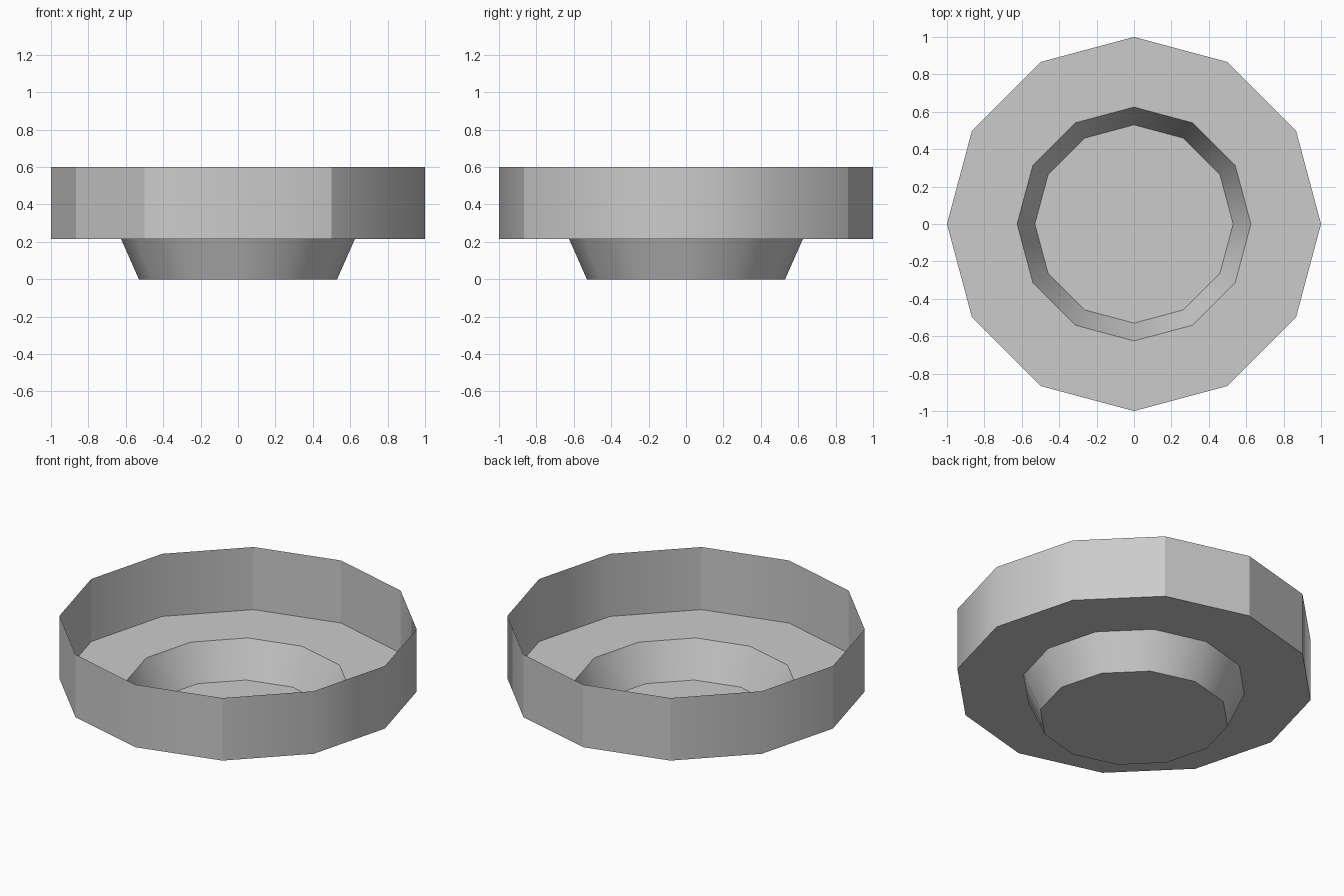
import bpy
import bmesh
from math import cos, sin, radians, degrees, atan2

cube = bpy.data.objects.get("Cube")
if cube:
    bpy.data.objects.remove(cube)

SIDES = 12
# Dish profile from the base to the rim: (radius, height)
PROFILE = [(0.53, 0.0), (0.625, 0.215), (1.0, 0.215), (1.0, 0.6)]
# Corners of the outer wall, in degrees, that stay crisp
CRISP = {60, 90, 120, 180, 210, 240, 300}

grey = bpy.data.materials.new("plain grey")
grey.use_nodes = True
colour = (0.6, 0.6, 0.6, 1)
grey.diffuse_color = colour
grey.node_tree.nodes["Principled BSDF"].inputs["Base Color"].default_value = colour

bm = bmesh.new()
rings = []
for radius, height in PROFILE:
    angles = [radians(360 * i / SIDES) for i in range(SIDES)]
    rings.append([bm.verts.new((radius * cos(a), radius * sin(a), height)) for a in angles])

# Base, then sloped foot, flat ledge and upright wall
bm.faces.new(list(reversed(rings[0])))
for low, high in zip(rings, rings[1:]):
    for i in range(SIDES):
        j = (i + 1) % SIDES
        bm.faces.new((low[i], low[j], high[j], high[i]))

# Smooth shading, with sharp rings and crisp wall corners
for face in bm.faces:
    face.smooth = True
for edge in bm.edges:
    a, b = (v.co for v in edge.verts)
    level = abs(a.z - b.z) < 0.001
    corner = round(degrees(atan2(a.y, a.x))) % 360
    on_wall = min(a.xy.length, b.xy.length) > 0.9
    edge.smooth = not (level or (on_wall and corner in CRISP))

mesh = bpy.data.meshes.new("dish")
bm.to_mesh(mesh)
bm.free()
mesh.materials.append(grey)
dish = bpy.data.objects.new("dish", mesh)
bpy.context.collection.objects.link(dish)
